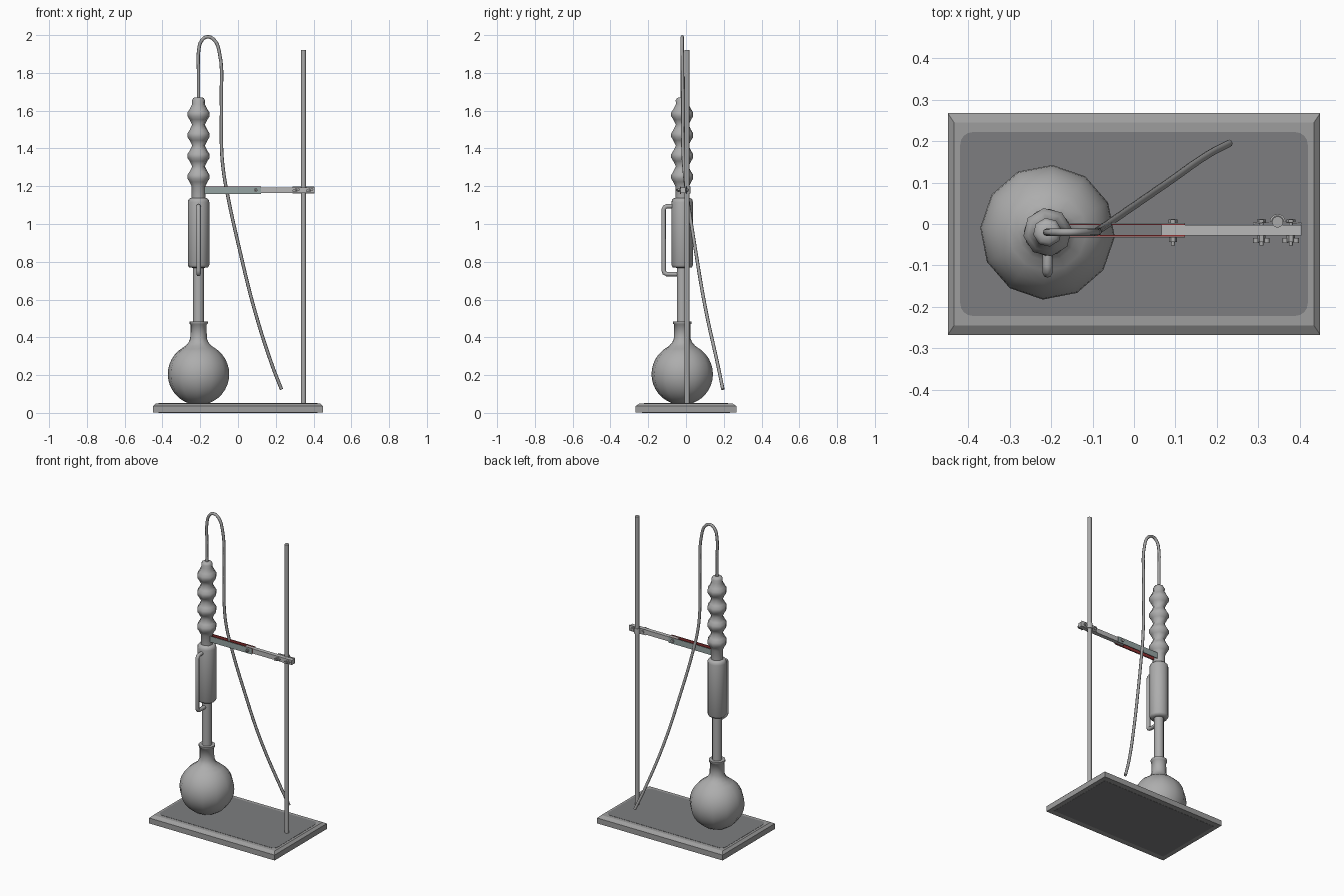
import bpy, bmesh, math
from mathutils import Matrix, Vector

if "Cube" in bpy.data.objects:
    bpy.data.objects.remove(bpy.data.objects["Cube"])

CX, CY = -0.209, -0.02      # axis of the glassware
PX, PY = 0.347, 0.005       # axis of the stand pole


def mat(name, r, g, b):
    m = bpy.data.materials.new(name)
    m.diffuse_color = (r, g, b, 1)
    m.use_nodes = True
    m.node_tree.nodes["Principled BSDF"].inputs["Base Color"].default_value = m.diffuse_color
    return m


GLASS = mat("glass grey", .42, .42, .42)
HOSE = mat("hose grey", .36, .36, .36)
STEEL = mat("steel grey", .40, .40, .40)
BAR = mat("clamp light grey", .48, .48, .48)
JAW = mat("jaw green grey", .30, .37, .36)
RED = mat("liner red", .28, .03, .03)
FRAME = mat("base grey", .34, .34, .34)
PANEL = mat("panel dark grey", .205, .208, .215)


def finish(name, bm, material, smooth=None):
    bmesh.ops.recalc_face_normals(bm, faces=bm.faces)
    me = bpy.data.meshes.new(name)
    bm.to_mesh(me)
    bm.free()
    me.materials.append(material)
    ob = bpy.data.objects.new(name, me)
    bpy.context.collection.objects.link(ob)
    if smooth:
        bpy.ops.object.select_all(action='DESELECT')
        ob.select_set(True)
        bpy.context.view_layer.objects.active = ob
        bpy.ops.object.shade_smooth_by_angle(angle=math.radians(smooth))
    return ob


def loft(name, rings, material, smooth=None):
    """Skin a stack of equal-length rings and cap both ends."""
    bm = bmesh.new()
    vs = [[bm.verts.new(p) for p in ring] for ring in rings]
    n = len(vs[0])
    for a, b in zip(vs, vs[1:]):
        for i in range(n):
            j = (i + 1) % n
            bm.faces.new((a[i], a[j], b[j], b[i]))
    bm.faces.new(vs[0])
    bm.faces.new(vs[-1])
    return finish(name, bm, material, smooth)


def lathe(name, profile, sides, phase, material, x=CX, y=CY, smooth=60):
    angles = [math.radians(phase) + math.tau * i / sides for i in range(sides)]
    return loft(name, [[(x + r * math.cos(a), y + r * math.sin(a), z) for a in angles]
                       for r, z in profile], material, smooth)


def box(name, x0, x1, y0, y1, z0, z1, material):
    return loft(name, [[(x0, y0, z), (x1, y0, z), (x1, y1, z), (x0, y1, z)]
                       for z in (z0, z1)], material)


def rounded(name, hx, hy, rad, z0, z1, material):
    pts = []
    for q, (sx, sy) in enumerate(((1, 1), (-1, 1), (-1, -1), (1, -1))):
        for k in range(5):
            a = math.radians(90 * q + 22.5 * k)
            pts.append((sx * (hx - rad) + rad * math.cos(a), sy * (hy - rad) + rad * math.sin(a)))
    return loft(name, [[(x, y, z) for x, y in pts] for z in (z0, z1)], material)


def pipe(name, pts, radius, material, bezier=False):
    cu = bpy.data.curves.new(name, 'CURVE')
    cu.dimensions = '3D'
    cu.bevel_depth, cu.bevel_resolution, cu.use_fill_caps = radius, 2, True
    cu.resolution_u = 5
    sp = cu.splines.new('BEZIER' if bezier else 'POLY')
    if bezier:
        sp.bezier_points.add(len(pts) - 1)
        for bp, p in zip(sp.bezier_points, pts):
            bp.co = p
            bp.handle_left_type = bp.handle_right_type = 'AUTO'
    else:
        sp.points.add(len(pts) - 1)
        for q, p in zip(sp.points, pts):
            q.co = (*p, 1)
    ob = bpy.data.objects.new(name, cu)
    bpy.context.collection.objects.link(ob)
    cu.materials.append(material)
    bpy.ops.object.select_all(action='DESELECT')
    ob.select_set(True)
    bpy.context.view_layer.objects.active = ob
    bpy.ops.object.convert(target='MESH')
    bpy.ops.object.shade_smooth_by_angle(angle=math.radians(60))


def rod_y(name, x, z, y0, y1, r, sides, material):
    rings = [[(x + r * math.cos(math.tau * i / sides), y, z + r * math.sin(math.tau * i / sides))
              for i in range(sides)] for y in (y0, y1)]
    return loft(name, rings, material, 50)


# base board with chamfered top edge, dark panels above and below
loft("base_board", [[(sx * hx, sy * hy, z) for sx, sy in ((-1, -1), (1, -1), (1, 1), (-1, 1))]
                    for hx, hy, z in ((.45, .268, .001), (.45, .268, .036), (.435, .245, .05))], FRAME)
rounded("base_top_panel", .42, .222, .03, .046, .0515, PANEL)
box("base_bottom_panel", -.42, .42, -.232, .232, 0, .004, PANEL)

# stand pole
lathe("stand_pole", [(.0135, .045), (.0135, 1.92)], 14, 0, STEEL, PX, PY)

# round flask: sphere with flattened foot, neck and lip
ball = [(.163 * math.cos(math.radians(a)), .205 + .163 * math.sin(math.radians(a)))
        for a in range(-70, 53, 10)]
lathe("flask", ball + [(.094, .338), (.07, .354), (.053, .373), (.044, .395), (.043, .468),
                       (.049, .472), (.049, .484), (.028, .484)], 12, -4, GLASS)

# extractor: lower tube, wide chamber, upper tube
lathe("extractor_tube", [(.029, .46), (.029, .79)], 12, -4, GLASS)
lathe("extractor_chamber", [(.03, .768), (.05, .77), (.057, .782), (.057, 1.115), (.054, 1.128),
                            (.046, 1.136), (.036, 1.138)], 12, -4, GLASS)

# condenser with four bulbs
prof = [(.037, 1.13), (.037, 1.20)]
for i in range(4):
    z = 1.25 + .11 * i
    prof += [(.048, z - .027), (.059, z - .010), (.059, z + .010), (.048, z + .027)]
    prof.append((.034, z + .055))
prof += [(.035, 1.655), (.027, 1.668), (.010, 1.67)]
lathe("condenser", prof, 8, 9, GLASS)

# siphon arm on the front of the chamber
pipe("siphon_arm", [(CX, CY + dy, z) for dy, z in (
    (-.04, 1.094), (-.08, 1.094), (-.091, 1.09), (-.098, 1.078), (-.098, .755),
    (-.094, .741), (-.082, .735), (-.02, .735))], .012, GLASS)

# hose looping over from the condenser to the back right
path = [(CX, 1.65), (CX, 1.80), (-.208, 1.92), (-.193, 1.97), (-.162, 1.991), (-.125, 1.973),
        (-.1, 1.915), (-.088, 1.66), (-.087, 1.40), (-.077, 1.28), (-.056, 1.158),
        (.008, .866), (.087, .548), (.183, .246), (.23, .125)]
pipe("hose", [(x, CY if x < -.09 else min(-.016 + (x + .087) * .69, .195), z)
              for x, z in path], .009, HOSE, True)

# clamp arm and jaws with red liners
box("clamp_bar", .066, .405, -.028, -.002, 1.164, 1.194, BAR)
for side, y, d in (("back", .003, 1), ("front", -.033, -1)):
    y0, y1 = sorted((y, y - d * .003))
    box("jaw_" + side, -.18, .123, y0, y1, 1.159, 1.197, JAW)
    y0, y1 = sorted((y - d * .003, y - d * .006))
    box("jaw_liner_" + side, -.18, .123, y0, y1, 1.160, 1.1975, RED)

# strap bent round the back of the pole
outer, inner = [(.288, .004)], [(.288, -.001)]
for k in range(11):
    a = math.pi * (1 - k / 10)
    for lst, r in ((outer, .019), (inner, .0145)):
        lst.append((PX + r * math.cos(a), PY + r * math.sin(a)))
outer.append((.405, .004))
inner.append((.405, -.001))
bm = bmesh.new()
for (a, b), (c, d) in zip(zip(outer, inner), list(zip(outer, inner))[1:]):
    lo = [bm.verts.new((*p, 1.162)) for p in (a, c, d, b)]
    hi = [bm.verts.new((*p, 1.198)) for p in (a, c, d, b)]
    bm.faces.new(lo)
    bm.faces.new(hi)
    for i in (0, 2):
        bm.faces.new((lo[i], lo[i + 1], hi[i + 1], hi[i]))
bmesh.ops.remove_doubles(bm, verts=bm.verts, dist=1e-5)
finish("pole_strap", bm, BAR)

# bolts with heads; wing nuts on the pole clamp, a hex nut on the jaws
for n, x in (("jaw", .094), ("strap_left", .308), ("strap_right", .379)):
    rod_y("bolt_" + n, x, 1.179, -.052, .012, .005, 8, STEEL)
    rod_y("bolt_head_" + n, x, 1.179, .003, .011, .011, 6, STEEL)
    rod_y("nut_" + n, x, 1.179, -.043, -.028, .010, 6, STEEL)
    if n != "jaw":
        for s in (-1, 1):
            rod_y(f"wing_{n}_{'l' if s < 0 else 'r'}", x + s * .013, 1.179 + s * .003,
                  -.046, -.034, .007, 8, STEEL)
